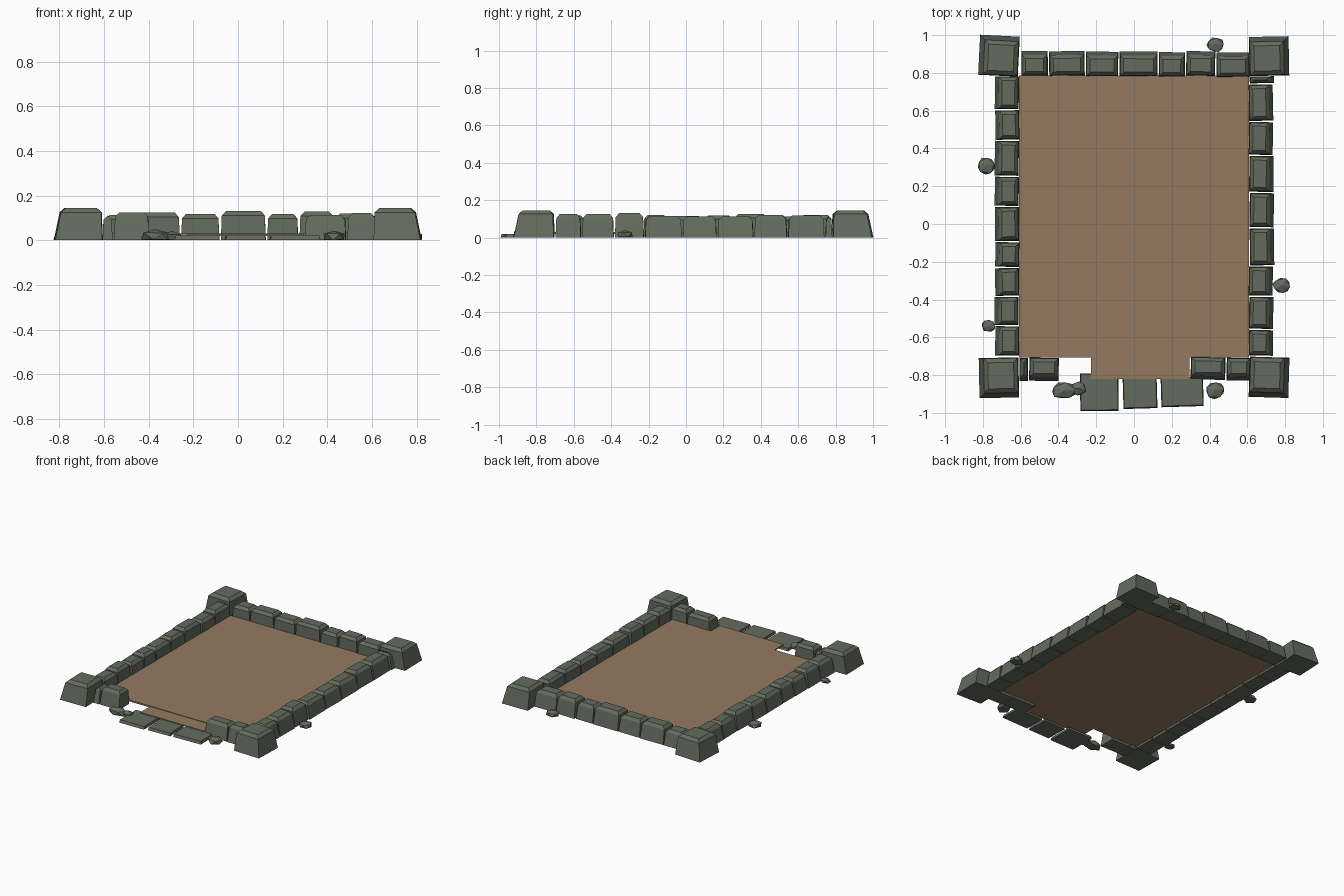
import bpy, bmesh, math, random
from mathutils import Matrix, Vector

random.seed(4)
cube = bpy.data.objects.get("Cube")
if cube:
    bpy.data.objects.remove(cube, do_unlink=True)


def material(name, rgb):
    m = bpy.data.materials.new(name)
    m.use_nodes = True
    m.diffuse_color = (*rgb, 1)
    m.node_tree.nodes["Principled BSDF"].inputs["Base Color"].default_value = (*rgb, 1)
    return m


stone = material("mossy grey stone", (0.125, 0.148, 0.112))
earth = material("tan earth", (0.30, 0.195, 0.12))


def finish(bm, name, mat):
    bmesh.ops.recalc_face_normals(bm, faces=bm.faces)
    mesh = bpy.data.meshes.new(name)
    bm.to_mesh(mesh)
    bm.free()
    mesh.materials.append(mat)
    ob = bpy.data.objects.new(name, mesh)
    bpy.context.collection.objects.link(ob)
    return ob


def block(name, x0, x1, y0, y1, h, out=(0, 0), lean=0.02, chamfer=0.018, turn=0.0, mat=stone):
    """Stacked rectangles: foot, shoulder, chamfered top; outer sides lean inward."""
    bm = bmesh.new()
    cx, cy = (x0 + x1) / 2, (y0 + y1) / 2
    spin = Matrix.Rotation(turn, 3, 'Z')
    drop = min(0.02, h * 0.4) if chamfer else 0

    def ring(z, t, c):
        side = lambda d: c + t * (lean if d > 0 else 0.004)
        a, b = x0 + side(-out[0]), x1 - side(out[0])
        e, f = y0 + side(-out[1]), y1 - side(out[1])
        return [bm.verts.new(Vector((cx, cy, z)) + spin @ Vector((x - cx, y - cy, 0)))
                for x, y in ((a, e), (b, e), (b, f), (a, f))]

    rings = [ring(0, 0, 0), ring(h - drop, 1, 0)]
    if chamfer:
        rings.append(ring(h, 1, chamfer))
    for lo, hi in zip(rings, rings[1:]):
        for i in range(4):
            j = (i + 1) % 4
            bm.faces.new((lo[i], lo[j], hi[j], hi[i]))
    bm.faces.new(rings[0])
    bm.faces.new(rings[-1])
    return finish(bm, name, mat)


def wall(name, cuts, heights, lo, hi, out, gap=0.007):
    """Row of blocks between successive cuts along the wall's length."""
    for i, (a, b) in enumerate(zip(cuts, cuts[1:])):
        a, b = a + gap / 2, b - gap / 2
        j = random.uniform(-0.004, 0.004)
        box = (a, b, lo + j, hi + j) if out[1] else (lo + j, hi + j, a, b)
        block(f"{name}_block_{i + 1}", *box, heights[i % len(heights)], out,
              turn=random.uniform(-0.025, 0.025))


# Side and back walls
wall("left_wall", (-.70, -.558, -.383, -.222, -.02, .167, .363, .543, .742, .785),
     (.125, .125, .13, .115, .112, .112, .12, .117, .112), .61, .738, (1, 0))
wall("right_wall", (-.70, -.538, -.383, -.23, -.093, .093, .253, .443, .605, .785),
     (.118, .125, .112, .12, .115), -.737, -.61, (-1, 0))
wall("back_wall", (-.60, -.453, -.258, -.08, .128, .273, .433, .615),
     (.112, .123, .118, .13, .117, .128, .12), .782, .912, (0, 1))

# Short front walls beside the entrance
wall("front_right_wall", (-.61, -.558, -.395), (.11, .123), -.83, -.708, (0, -1))
wall("front_left_wall", (.297, .487, .62), (.112, .122), -.828, -.708, (0, -1))

# Corner posts
for sx, sy, y0, y1, turn, name in ((1, 1, .785, .992, .02, "back_left"),
                                   (-1, 1, .785, .997, -.05, "back_right"),
                                   (1, -1, -.918, -.705, -.03, "front_left"),
                                   (-1, -1, -.92, -.708, .02, "front_right")):
    x0, x1 = sorted((sx * .61, sx * .82))
    block(name + "_post", x0, x1, y0, y1, .145, (sx, sy), .026, .022, turn)


# Earth floor and entrance strip
def sheet(name, x0, x1, y0, y1, z0, z1):
    bm = bmesh.new()
    bmesh.ops.create_cube(bm, size=1)
    for v in bm.verts:
        v.co = ((x0 + x1) / 2 + v.co.x * (x1 - x0),
                (y0 + y1) / 2 + v.co.y * (y1 - y0),
                (z0 + z1) / 2 + v.co.z * (z1 - z0))
    finish(bm, name, earth)


sheet("floor", -.61, .61, -.708, .785, .018, .03)
sheet("entrance_strip", -.228, .295, -.82, -.708, .018, .026)

# Entrance paving slabs
for i, (x0, x1, y0, y1, turn) in enumerate(((-.285, -.082, -.99, -.79, .01),
                                            (-.058, .122, -.977, -.81, .03),
                                            (.143, .367, -.967, -.81, .03))):
    block(f"paving_slab_{i + 1}", x0, x1, y0, y1, .02, (0, -1), .006, 0, turn)

# Loose faceted rocks
for i, (x, y, rx, ry, h) in enumerate(((-.782, .31, .052, .05, .035),
                                       (-.77, -.54, .04, .035, .025),
                                       (.43, .95, .052, .043, .035),
                                       (.782, -.327, .052, .047, .042),
                                       (.43, -.88, .056, .048, .045),
                                       (-.37, -.882, .075, .05, .052),
                                       (-.295, -.87, .046, .04, .04))):
    bm = bmesh.new()
    bmesh.ops.create_icosphere(bm, subdivisions=1, radius=1)
    spin = Matrix.Rotation(random.uniform(0, math.tau), 3, 'Z')
    for v in bm.verts:
        p = spin @ v.co * random.uniform(.9, 1.1)
        v.co = (x + p.x * rx, y + p.y * ry, max(0, h * (.35 + .65 * p.z)))
    finish(bm, f"loose_rock_{i + 1}", stone)
